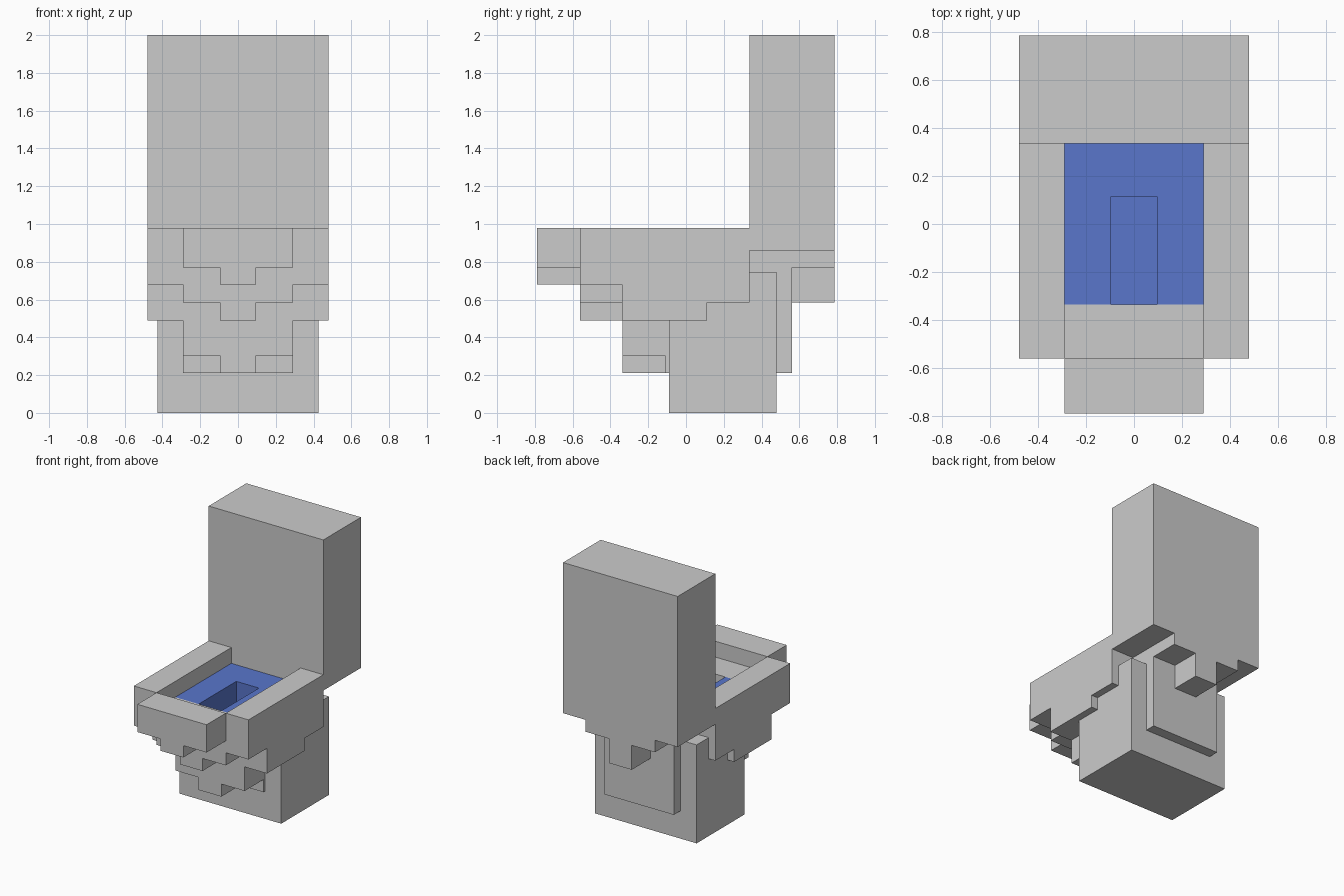
import bpy, bmesh
from mathutils import Vector

if "Cube" in bpy.data.objects:
    bpy.data.objects.remove(bpy.data.objects["Cube"])


def prism(name, pts, axis, a, b, mat=None):
    """Extrude a 2D profile along x (pts = y,z), y (pts = x,z) or z (pts = x,y)."""
    def place(p, d):
        return {"x": (d, p[0], p[1]), "y": (p[0], d, p[1]), "z": (p[0], p[1], d)}[axis]
    bm = bmesh.new()
    face = bm.faces.new([bm.verts.new(place(p, a)) for p in pts])
    ext = bmesh.ops.extrude_face_region(bm, geom=[face])
    verts = [v for v in ext["geom"] if isinstance(v, bmesh.types.BMVert)]
    bmesh.ops.translate(bm, verts=verts, vec=Vector(place((0, 0), b - a)))
    bmesh.ops.recalc_face_normals(bm, faces=bm.faces)
    mesh = bpy.data.meshes.new(name)
    bm.to_mesh(mesh)
    bm.free()
    if mat:
        mesh.materials.append(mat)
    ob = bpy.data.objects.new(name, mesh)
    bpy.context.collection.objects.link(ob)
    return ob


def box(name, x, y, z, mat=None):
    pts = [(x[0], y[0]), (x[1], y[0]), (x[1], y[1]), (x[0], y[1])]
    return prism(name, pts, "z", z[0], z[1], mat)


W, C = 0.29, 0.095  # half widths of the bowl and of its central keel


def stepped(name, y0, y1, top, outer, centre):
    """Block whose underside drops lower in the middle."""
    half = [(C, centre), (C, outer), (W, outer), (W, top)]
    prism(name, half + [(-x, z) for x, z in reversed(half)], "y", y0, y1)


# Tank and the stepped foot under its back
box("tank", (-0.48, 0.48), (0.335, 0.785), (0.86, 2.0))
stepped("tank_foot", 0.56, 0.785, 0.86, 0.77, 0.585)

# Front of the bowl, stepping down and back
stepped("rim_front", -0.79, -0.56, 0.98, 0.77, 0.68)
stepped("bowl_front", -0.56, -0.335, 0.86, 0.585, 0.49)
stepped("bowl_lower", -0.335, -0.11, 0.60, 0.305, 0.21)

# Side walls of the bowl, mirrored
side = [(-0.56, 0.98), (-0.56, 0.68), (-0.34, 0.68), (-0.34, 0.49),
        (0.11, 0.49), (0.11, 0.585), (0.335, 0.585), (0.335, 0.98)]
for s, label in ((-1, "left"), (1, "right")):
    prism("bowl_side_" + label, side, "x", s * W, s * 0.48)

# Pedestal and the core block running through it
prism("pedestal", [(-0.09, 0), (0.48, 0), (0.48, 0.745), (0.335, 0.745),
                   (0.335, 0.60), (-0.09, 0.60)], "x", -0.425, 0.425)
prism("bowl_core", [(-0.11, 0.21), (0.56, 0.21), (0.56, 0.86), (0.335, 0.86),
                    (0.335, 0.60), (-0.11, 0.60)], "x", -W, W)

# Water: U-shaped surface around the drain, and the drain floor
blue = bpy.data.materials.new("water_blue")
blue.diffuse_color = (0.10, 0.18, 0.60, 1)
blue.use_nodes = True
blue.node_tree.nodes["Principled BSDF"].inputs["Base Color"].default_value = blue.diffuse_color
F, D, B = -0.335, 0.115, 0.335
prism("water", [(-W, F), (-C, F), (-C, D), (C, D), (C, F), (W, F), (W, B), (-W, B)],
      "z", 0.60, 0.86, blue)
box("drain_floor", (-C, C), (F, D), (0.60, 0.68), blue)
